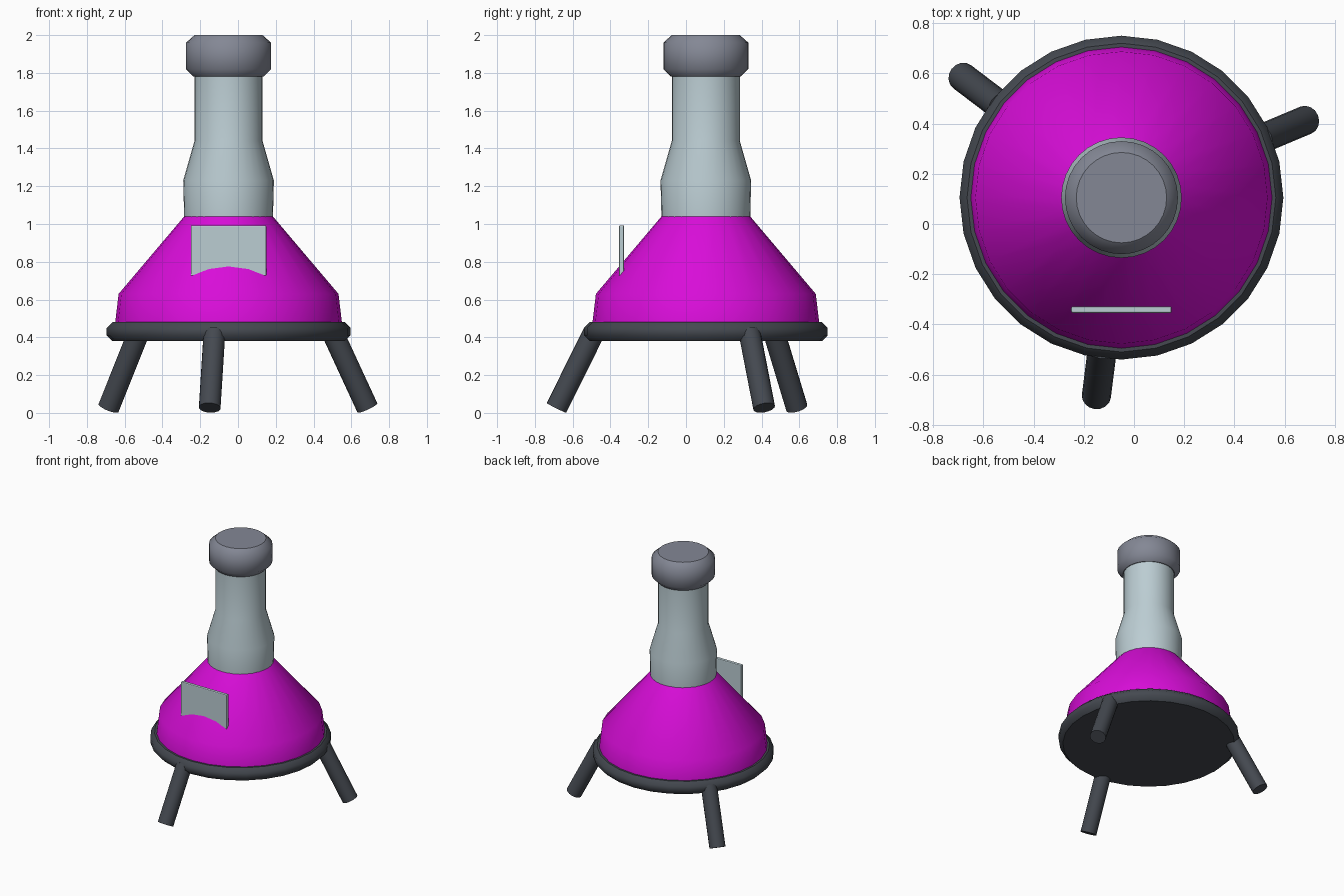
import bpy, bmesh
from math import sin, cos, pi, radians
from mathutils import Vector

cube = bpy.data.objects.get("Cube")
if cube:
    bpy.data.objects.remove(cube, do_unlink=True)

AXIS = Vector((-0.05, 0.105, 0))  # centre line of the vessel


def material(name, colour):
    mat = bpy.data.materials.new(name)
    mat.use_nodes = True
    mat.diffuse_color = (*colour, 1)
    mat.node_tree.nodes["Principled BSDF"].inputs["Base Color"].default_value = (*colour, 1)
    return mat


dark_metal = material("dark_metal", (0.058, 0.066, 0.08))
magenta = material("magenta_liquid", (0.69, 0.004, 0.69))
pale_glass = material("pale_glass", (0.5, 0.61, 0.65))
grey_stopper = material("grey_stopper", (0.23, 0.245, 0.3))


def add_object(name, bm, mat):
    bmesh.ops.recalc_face_normals(bm, faces=bm.faces)
    mesh = bpy.data.meshes.new(name)
    bm.to_mesh(mesh)
    bm.free()
    mesh.materials.append(mat)
    obj = bpy.data.objects.new(name, mesh)
    bpy.context.collection.objects.link(obj)
    return obj


def lathe(name, profile, sides, mat):
    """Spin (radius, height) points into a closed solid with smooth walls and flat ends."""
    bm = bmesh.new()
    rings = [[bm.verts.new((r * cos(2 * pi * i / sides), r * sin(2 * pi * i / sides), z))
              for i in range(sides)] for r, z in profile]
    for low, high in zip(rings, rings[1:]):
        for i in range(sides):
            j = (i + 1) % sides
            bm.faces.new((low[i], low[j], high[j], high[i])).smooth = True
    for ring in (rings[0], rings[-1]):
        for edge in bm.faces.new(ring).edges:
            edge.smooth = False
    obj = add_object(name, bm, mat)
    obj.location = AXIS
    return obj


# Stand plate, liquid cone, neck and stopper
lathe("stand_plate", [(0.615, 0.38), (0.645, 0.41), (0.645, 0.45), (0.615, 0.48)], 28, dark_metal)
lathe("liquid_cone", [(0.6, 0.48), (0.582, 0.63), (0.235, 1.04)], 28, magenta)
lathe("glass_neck", [(0.235, 1.03), (0.24, 1.23), (0.18, 1.44), (0.18, 1.8)], 32, pale_glass)
lathe("stopper", [(0.185, 1.78), (0.225, 1.82), (0.225, 1.96), (0.18, 2.0)], 32, grey_stopper)

# Three splayed legs
for k, side in enumerate(("left", "right", "front")):
    angle = radians(22.8 + 120 * k)
    out = Vector((cos(angle), sin(angle), 0))
    foot = out * 0.797 + Vector((0, 0, 0.027))
    top = out * 0.595 + Vector((0, 0, 0.43))
    leg = lathe(side + "_leg", [(0.058, 0), (0.058, (top - foot).length)], 16, dark_metal)
    leg.location = AXIS + foot
    leg.rotation_mode = "QUATERNION"
    leg.rotation_quaternion = (top - foot).to_track_quat("Z", "Y")

# Label plate standing out of the cone
bm = bmesh.new()
bmesh.ops.create_cube(bm, size=1)
bmesh.ops.scale(bm, vec=(0.4, 0.026, 0.27), verts=bm.verts)
bmesh.ops.translate(bm, vec=(AXIS.x, -0.341, 0.858), verts=bm.verts)
label = add_object("label_plate", bm, pale_glass)
bevel = label.modifiers.new("soft_edges", "BEVEL")
bevel.width = 0.006
bevel.segments = 2
